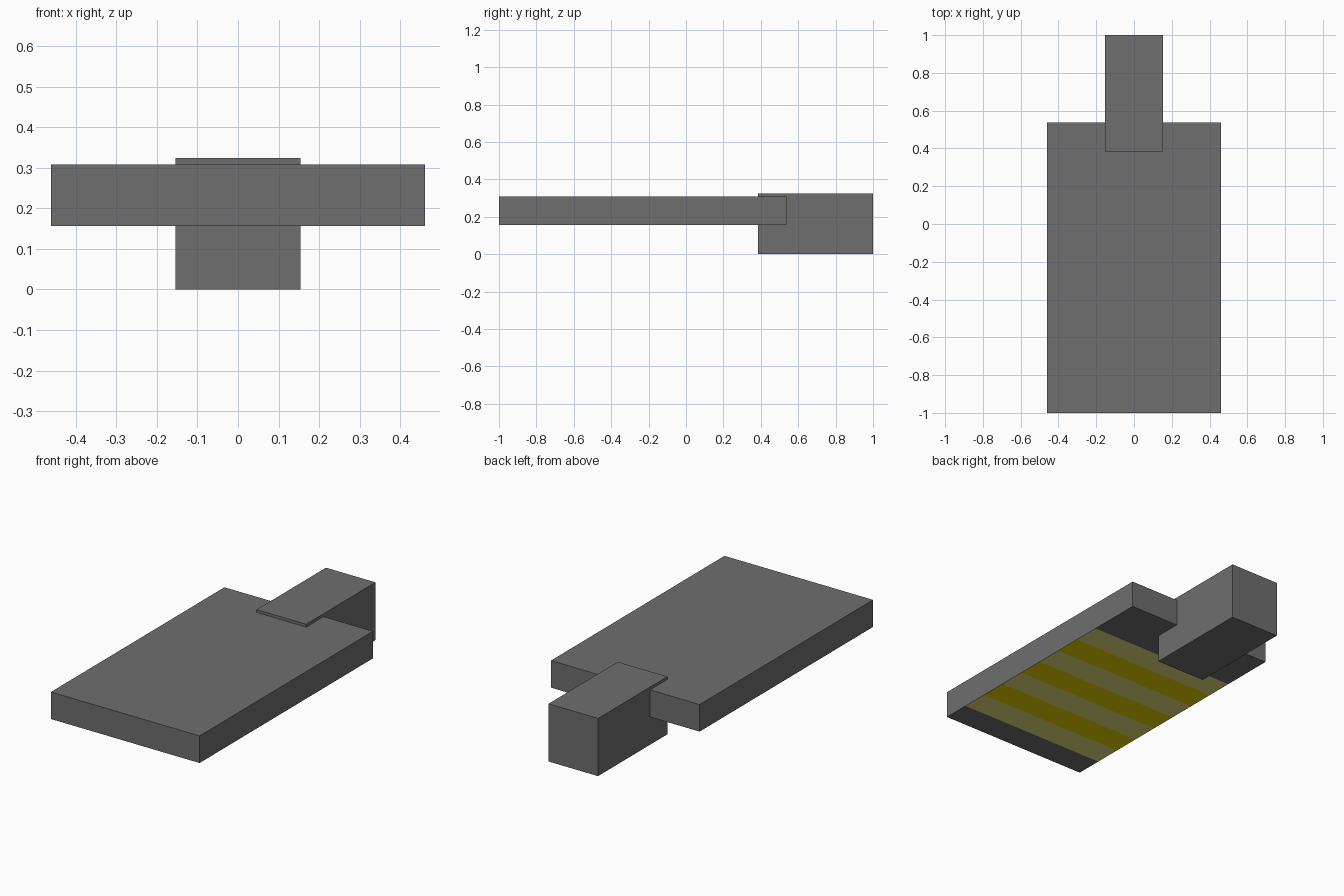
import bpy
import bmesh
from mathutils import Vector

cube = bpy.data.objects.get("Cube")
if cube:
    bpy.data.objects.remove(cube, do_unlink=True)

U = 2 / 13  # base unit: the whole model is 13 units long


def material(name, rgb):
    mat = bpy.data.materials.new(name)
    mat.use_nodes = True
    mat.diffuse_color = (*rgb, 1)
    mat.node_tree.nodes["Principled BSDF"].inputs["Base Color"].default_value = (*rgb, 1)
    return mat


grey = material("dark grey", (0.156, 0.156, 0.156))
yellow = material("yellow", (1.0, 0.81, 0.0))
pale = material("pale yellow", (1.0, 0.945, 0.258))


def box(name, lo, hi, mats, cuts=(), paint=None):
    """Box between two corners, cut across y and painted by a face rule."""
    lo, hi = Vector(lo), Vector(hi)
    bm = bmesh.new()
    bmesh.ops.create_cube(bm, size=1)
    bmesh.ops.scale(bm, vec=hi - lo, verts=bm.verts)
    bmesh.ops.translate(bm, vec=(lo + hi) / 2, verts=bm.verts)
    for y in cuts:
        bmesh.ops.bisect_plane(bm, geom=bm.verts[:] + bm.edges[:] + bm.faces[:],
                               plane_co=(0, y, 0), plane_no=(0, 1, 0))
    bm.normal_update()
    if paint:
        for f in bm.faces:
            f.material_index = paint(f)
    mesh = bpy.data.meshes.new(name)
    bm.to_mesh(mesh)
    bm.free()
    for m in mats:
        mesh.materials.append(m)
    obj = bpy.data.objects.new(name, mesh)
    bpy.context.collection.objects.link(obj)
    return obj


# Seven one-unit bands under the slab, alternating pale and strong yellow
def underside_bands(face):
    band = int((face.calc_center_median().y + 1) // U) - 1
    if face.normal.z > -0.5 or not 0 <= band < 7:
        return 0
    return 2 if band % 2 == 0 else 1


# Wide flat slab
box("slab", (-3 * U, -1, 0.156), (3 * U, -1 + 10 * U, 0.308),
    [grey, yellow, pale], [-1 + i * U for i in range(1, 9)], underside_bands)

# Rear block, overlapping the end of the slab
box("rear_block", (-U, 1 - 4 * U, 0), (U, 1, 0.324), [grey])
